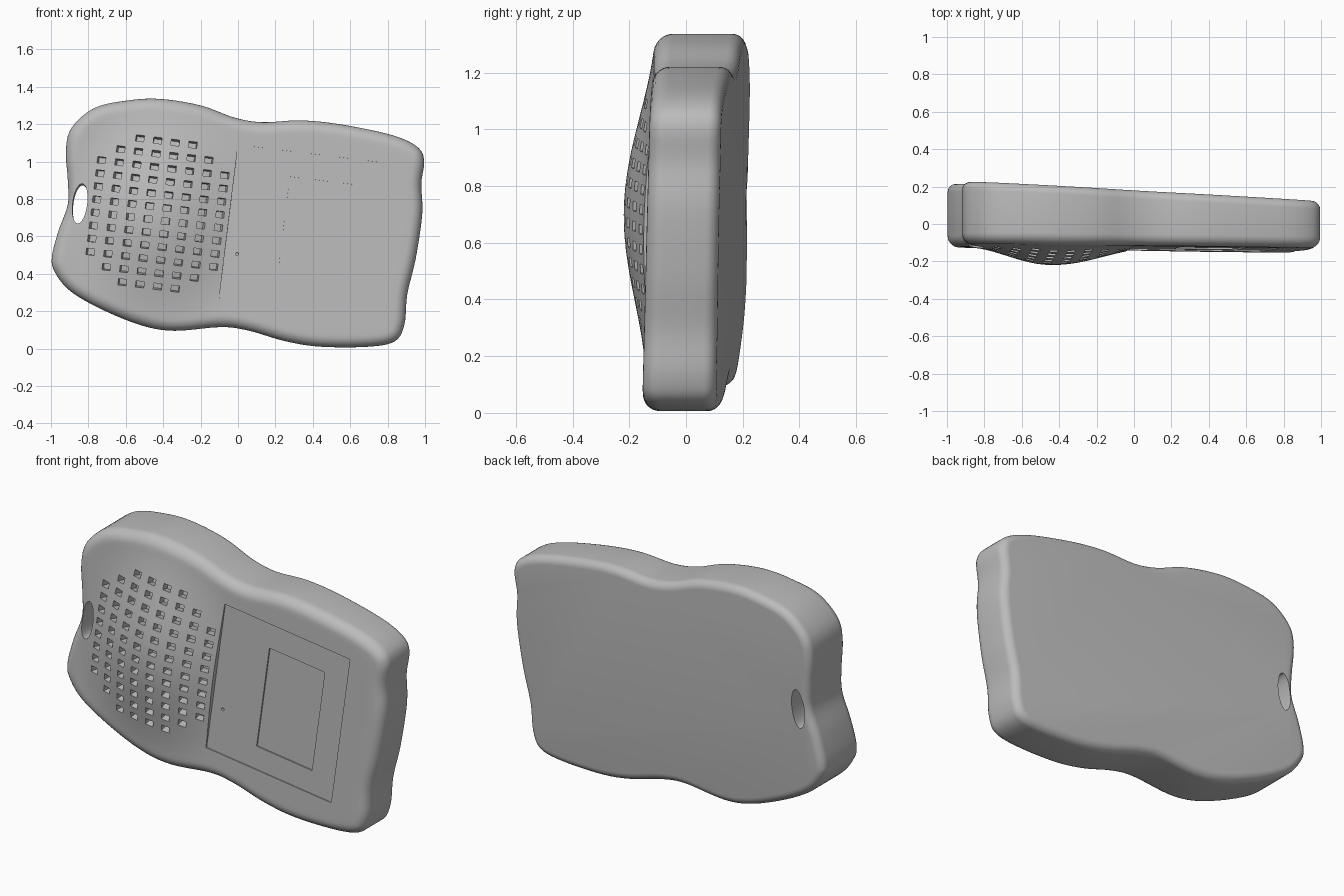
import bpy, bmesh, math
from math import sin, cos, pi, radians
from mathutils import Vector, Matrix

if "Cube" in bpy.data.objects:
    bpy.data.objects.remove(bpy.data.objects["Cube"])

TILT = radians(7)
C, S = cos(TILT), sin(TILT)
DOME = Vector((-0.44, 0.72))

grey = bpy.data.materials.new("grey_plastic")
grey.use_nodes = True
colour = (0.5, 0.5, 0.5, 1)
grey.diffuse_color = colour
grey.node_tree.nodes["Principled BSDF"].inputs["Base Color"].default_value = colour

# Wavy outline, clockwise from the upper left, as (x, z)
OUTLINE = [Vector(p) for p in (
    (-.92, 1.06), (-.89, 1.18), (-.77, 1.285), (-.6, 1.325), (-.42, 1.335),
    (-.2, 1.3), (-.02, 1.235), (.13, 1.21), (.33, 1.22), (.54, 1.2),
    (.81, 1.145), (.95, 1.085), (.995, 1.01), (.98, .88), (.985, .72),
    (.95, .48), (.905, .29), (.89, .13), (.84, .04), (.7, .01), (.44, .01),
    (.25, .04), (.06, .095), (-.09, .115), (-.34, .095), (-.52, .125),
    (-.74, .215), (-.9, .31), (-.98, .41), (-.995, .49), (-.96, .63),
    (-.91, .77), (-.91, .9))]


def smooth_loop(pts, steps):
    """Closed Catmull-Rom curve through the points."""
    out, n = [], len(pts)
    for i in range(n):
        a, b, c, d = (pts[(i + k) % n] for k in (-1, 0, 1, 2))
        for j in range(steps):
            t = j / steps
            out.append(0.5 * (2 * b + (c - a) * t + (2 * a - 5 * b + 4 * c - d) * t * t
                              + (3 * b - a - 3 * c + d) * t ** 3))
    return out


def inset(pts, dist):
    out = []
    for i, p in enumerate(pts):
        t = (pts[(i + 1) % len(pts)] - pts[i - 1]).normalized()
        out.append(p + Vector((t.y, -t.x)) * dist)
    return out


def back(x, z):
    return 0.15 - 0.054 * x + 0.025 * z


def plane(x, z):
    return -0.147 - 0.01 * x + 0.027 * z


def front(x, z):
    """Flat front with a soft oval dome."""
    dx, dz = x - DOME.x, z - DOME.y
    u, v = dx * C - dz * S, dx * S + dz * C
    rho = min(1, math.hypot(u / (0.56 if u > 0 else 0.48), v / 0.66))
    return plane(x, z) - 0.096 * cos(rho * pi / 2) ** 2


def frame(x, z, surface):
    """Matrix on a surface: x along, y up, z outward."""
    e = 0.005
    n = Vector(((surface(x + e, z) - surface(x - e, z)) / (2 * e), -1,
                (surface(x, z + e) - surface(x, z - e)) / (2 * e))).normalized()
    u = Vector((S, 0, C)).cross(n).normalized()
    m = Matrix((u, n.cross(u), n)).transposed().to_4x4()
    m.translation = (x, surface(x, z), z)
    return m


def make(name, bm):
    bmesh.ops.recalc_face_normals(bm, faces=bm.faces)
    mesh = bpy.data.meshes.new(name)
    bm.to_mesh(mesh)
    bm.free()
    mesh.materials.append(grey)
    ob = bpy.data.objects.new(name, mesh)
    bpy.context.collection.objects.link(ob)
    return ob


def add_box(bm, m, w, h, depth, out):
    mid = Matrix.Translation((0, 0, (out - depth) / 2))
    bmesh.ops.create_cube(bm, size=1, matrix=m @ mid @ Matrix.Diagonal((w, h, depth + out, 1)))


def add_rod(bm, m, rx, ry, length, sides):
    bmesh.ops.create_cone(bm, cap_ends=True, segments=sides, radius1=1, radius2=1,
                          depth=length, matrix=m @ Matrix.Diagonal((rx, ry, 1, 1)))


# Body: stacked rings with rounded rims, then rings closing in on the dome top
loop = smooth_loop(OUTLINE, 5)
bm = bmesh.new()
rings = []


def ring(pts, surface, lift):
    rings.append([bm.verts.new((p.x, surface(p.x, p.y) + lift, p.y)) for p in pts])


SEG = 7
for k in range(SEG + 1):
    a = pi / 2 * (1 - k / SEG)
    ring(inset(loop, 0.045 * (1 - cos(a))), back, -0.045 * (1 - sin(a)))
for k in range(SEG + 1):
    a = pi / 2 * k / SEG
    ring(inset(loop, 0.06 * (1 - cos(a))), front, 0.06 * (1 - sin(a)))
rim = inset(loop, 0.06)
COUNT = 28
for k in range(1, COUNT):
    ring([p.lerp(DOME, k / COUNT) for p in rim], front, 0)
bm.faces.new(rings[0])
n = len(loop)
for r, q in zip(rings, rings[1:]):
    for i in range(n):
        j = (i + 1) % n
        bm.faces.new((r[i], r[j], q[j], q[i]))
tip = bm.verts.new((DOME.x, front(*DOME), DOME.y))
for i in range(n):
    bm.faces.new((rings[-1][i], rings[-1][(i + 1) % n], tip))
body = make("body_shell", bm)

cutters = []

# Screen panel recess, with a deeper window inside it
for name, x, z, w, h, depth in (("panel_cutter", .34, .632, .786, .826, .006),
                                ("window_cutter", .415, .618, .348, .565, .014)):
    bm = bmesh.new()
    add_box(bm, frame(x, z, plane), w, h, depth, 0.2)
    cutters.append(make(name, bm))

# Speaker grille pockets, following the curve of the dome
bm = bmesh.new()
for col, rows in enumerate((8, 10, 12, 12, 12, 12, 10, 8)):
    u = (col - 3.5) * 0.095
    for row in range(rows):
        v = (row - (rows - 1) / 2) * 0.0705
        x, z = -0.43 + u * C + v * S, 0.722 - u * S + v * C
        add_box(bm, frame(x, z, front), 0.044, 0.034, 0.045, 0.03)
cutters.append(make("grille_cutter", bm))

# Oval strap hole and tiny pin hole
bm = bmesh.new()
add_rod(bm, frame(-.845, .775, plane), 0.039, 0.107, 1.2, 40)
add_rod(bm, frame(-.005, .505, plane), 0.008, 0.008, 0.05, 16)
cutters.append(make("hole_cutter", bm))

for ob in bpy.context.selected_objects:
    ob.select_set(False)
bpy.context.view_layer.objects.active = body
body.select_set(True)
for cutter in cutters:
    cutter.hide_render = True
    mod = body.modifiers.new(cutter.name, "BOOLEAN")
    mod.operation = "DIFFERENCE"
    mod.solver = "EXACT"
    mod.object = cutter
    bpy.ops.object.modifier_apply(modifier=mod.name)
    bpy.data.objects.remove(cutter)
bpy.ops.object.shade_smooth_by_angle(angle=radians(35))
